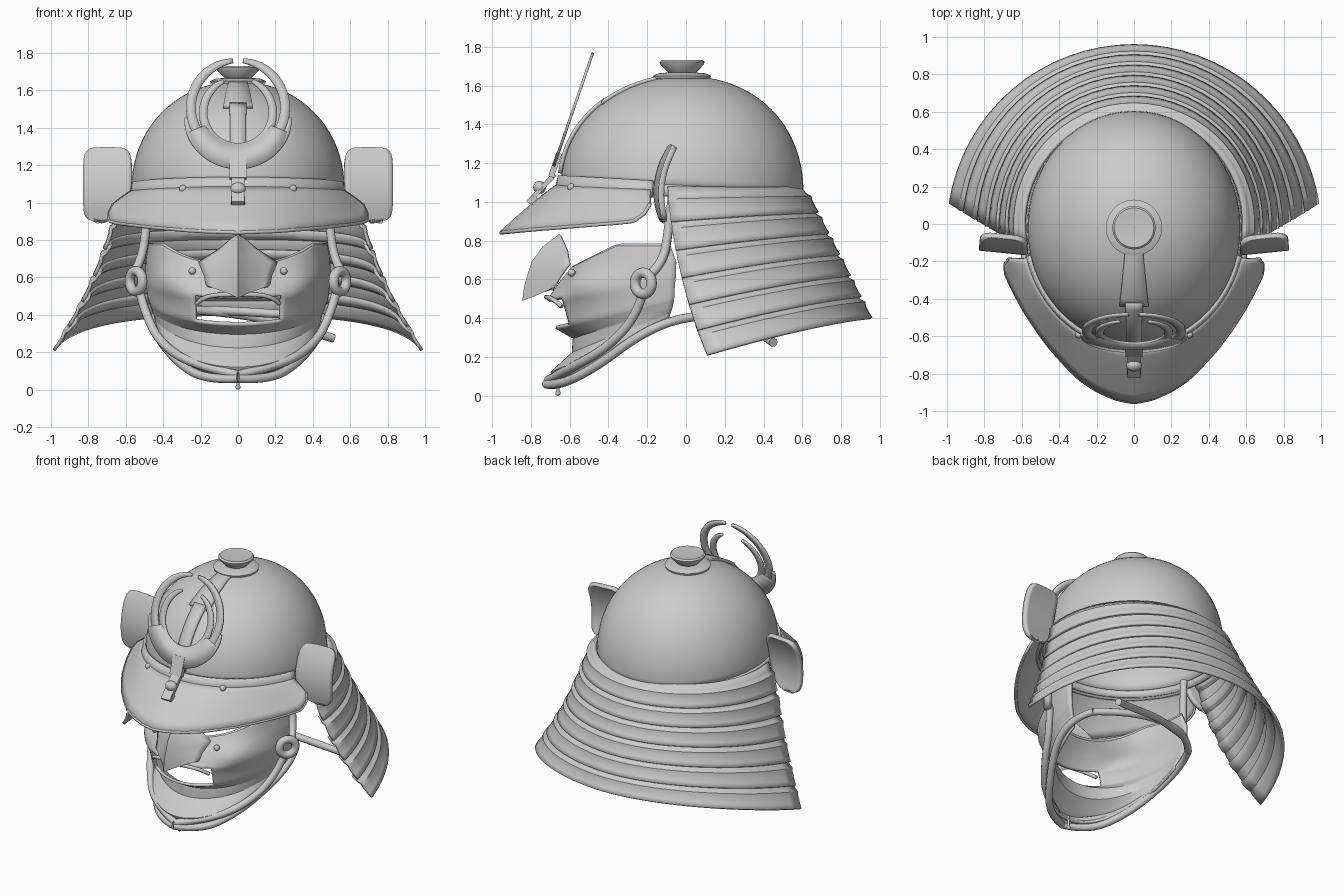
import bpy, bmesh, math
from math import sin, cos, pi, radians, exp

if "Cube" in bpy.data.objects:
    bpy.data.objects.remove(bpy.data.objects["Cube"])


def finish(o, thick=0, smooth=40):
    bpy.context.collection.objects.link(o)
    if thick:
        m = o.modifiers.new("thickness", 'SOLIDIFY')
        m.thickness, m.offset = thick, 0
    for s in bpy.context.selected_objects:
        s.select_set(False)
    bpy.context.view_layer.objects.active = o
    o.select_set(True)
    if o.type == 'MESH':
        bpy.ops.object.shade_smooth_by_angle(angle=radians(smooth))
    return o


def grid(name, fn, nu, nv, thick=0, skip=None, smooth=40):
    """Surface from fn(u, v), u and v in 0..1; skip(u, v) leaves holes."""
    vs = [fn(i / nu, j / nv) for j in range(nv + 1) for i in range(nu + 1)]
    fs = []
    for j in range(nv):
        for i in range(nu):
            if skip and skip((i + .5) / nu, (j + .5) / nv):
                continue
            a = j * (nu + 1) + i
            fs.append((a, a + nu + 1, a + nu + 2, a + 1))
    me = bpy.data.meshes.new(name)
    me.from_pydata(vs, [], fs)
    bm = bmesh.new()
    bm.from_mesh(me)
    bmesh.ops.remove_doubles(bm, verts=bm.verts, dist=1e-5)
    bmesh.ops.delete(bm, geom=[v for v in bm.verts if not v.link_faces], context='VERTS')
    bmesh.ops.recalc_face_normals(bm, faces=bm.faces)
    bm.to_mesh(me)
    bm.free()
    return finish(bpy.data.objects.new(name, me), thick, smooth)


def lerp(rows, t):
    t *= len(rows) - 1
    k = min(int(t + 1e-9), len(rows) - 2)
    f = t - k
    return [a + (b - a) * f for a, b in zip(rows[k], rows[k + 1])]


def lathe(name, prof, x, y, n=28):
    def f(u, v):
        r, z = lerp(prof, v)
        return (x + r * cos(2 * pi * u), y + r * sin(2 * pi * u), z)
    return grid(name, f, n, len(prof) - 1, smooth=30)


def cord(name, pts, r=.024):
    c = bpy.data.curves.new(name, 'CURVE')
    c.dimensions, c.bevel_depth, c.bevel_resolution, c.use_fill_caps = '3D', r, 3, True
    s = c.splines.new('NURBS')
    s.points.add(len(pts) - 1)
    for p, q in zip(s.points, pts):
        p.co = (*q, 1)
    s.order_u, s.use_endpoint_u, s.resolution_u = min(3, len(pts)), True, 6
    return finish(bpy.data.objects.new(name, c))


def flip(pts, s):
    return [(x * s, y, z) for x, y, z in pts]


def ball(name, p, r, sc=(1, 1, 1)):
    bpy.ops.mesh.primitive_uv_sphere_add(segments=14, ring_count=8, radius=r, location=p)
    o = bpy.context.object
    o.name, o.scale = name, sc
    bpy.ops.object.shade_smooth()


def box(name, p, size, rx=0):
    bpy.ops.mesh.primitive_cube_add(size=1, location=p, rotation=(rx, 0, 0))
    o = bpy.context.object
    o.name, o.scale = name, size
    m = o.modifiers.new("bevel", 'BEVEL')
    m.width, m.segments = .006, 2


# Helmet bowl: superellipse dome on a tilted oval rim
def bowl(a, t, off=0):
    s, h = max(sin(t), 0) ** (2 / 2.07), max(cos(t), 0) ** (2 / 2.07)
    zb = 1.07 - .035 * sin(a) * s
    return ((.56 + off) * s * cos(a), -.02 + .02 * h + (.615 + off) * s * sin(a),
            zb + (1.638 + off - zb) * h)


grid("helmet_bowl", lambda u, v: bowl(2 * pi * u, v * pi / 2), 56, 20, .02)


def rim(u, v):
    a = 2 * pi * u
    return ((.567 + .008 * v) * cos(a), -.02 + (.622 + .008 * v) * sin(a),
            1.085 - .035 * sin(a) - .06 * v)


grid("bowl_rim", rim, 56, 1, .015)


def brow(u, v):
    a = radians(-90 + 76 * (2 * u - 1))
    return ((.575 + .015 * v) * cos(a), -.015 + (.635 + .02 * v) * sin(a),
            1.10 - .035 * sin(a) - .085 * v)


grid("brow_band", brow, 40, 2, .022)

# Crown fitting and front ridge plates
lathe("crown_fitting", [(0, 1.655), (.145, 1.636), (.15, 1.65), (.12, 1.663), (.072, 1.667),
                        (.112, 1.708), (.116, 1.722), (.106, 1.732), (.08, 1.73), (0, 1.728)], 0, -.02)


def ridge(t0, t1, w0, w1, off):
    def f(u, v):
        x, y, z = bowl(-pi / 2, t0 + (t1 - t0) * v, off)
        return ((2 * u - 1) * (w0 + (w1 - w0) * v), y, z)
    return f


grid("ridge_plate_upper", ridge(.16, .74, .045, .078, .014), 2, 8, .02)
grid("ridge_plate_lower", ridge(.7, 1.5, .045, .04, .018), 2, 10, .02)

# Visor flaring from the brow to a front point
outer = [(0, -.955, .84), (.1, -.935, .843), (.2, -.89, .847), (.29, -.83, .853), (.37, -.75, .86),
         (.45, -.66, .867), (.52, -.565, .875), (.585, -.465, .883), (.64, -.365, .89),
         (.685, -.27, .9), (.69, -.215, .94), (.665, -.185, .99)]


def visor(u, v):
    s = 2 * u - 1
    a = abs(s) * radians(75)
    ox, oy, oz = lerp(outer, abs(s))
    ix, iy, iz = .585 * sin(a), -.015 - .645 * cos(a), 1.05 + .035 * cos(a)
    x, y = ix + (ox - ix) * v, iy + (oy - iy) * v
    return (math.copysign(x, s), y, iz + (oz - iz) * v ** 1.1)


grid("visor", visor, 44, 6, .018)
cord("visor_edge", [visor(i / 44, 1) for i in range(45)], .01)
for s in (-1, 1):
    ball("visor_rivet", (s * .295, -.592, 1.075), .02)

# Crest: layered crescents on a leaning plane
def crest_band(name, r, w, tip, cz, th, taper=.6):
    def f(u, v):
        k = 2 * u - 1
        a = -pi / 2 + k * radians(90 + tip)
        ww = w * (1 - abs(k) ** 6 * taper)
        q = r + ww * (v - .5)
        x, z = q * cos(a), cz + q * sin(a)
        return (x, -.68 + .345 * (z - 1.19), z)
    grid(name, f, 48, 1, th, smooth=30)


crest_band("crest_long_horns", .252, .052, 84, 1.508, .014)
crest_band("crest_outer_horns", .278, .046, -6, 1.482, .013)
crest_band("crest_inner_horns", .186, .046, 66, 1.48, .012)
crest_band("crest_base", .236, .125, -22, 1.482, .015, .3)

# Crest holder
box("crest_holder", (0, -.675, 1.19), (.09, .03, .13), -.33)
box("crest_holder_foot", (0, -.745, 1.07), (.07, .025, .2), -.75)
ball("crest_bolt", (0, -.755, 1.075), .042, (1, .8, .8))
box("crest_holder_tip", (0, -.785, 1.01), (.075, .03, .04), -.75)

# Turned-back side plates
def ear(s):
    def f(u, v):
        q, w = -cos(pi * v), 2 * u - 1
        hw = .13 * max(1 - q ** 6, .0) ** .22
        x, z = .697 + hw * w, 1.095 + .195 * q
        if q < 0:
            x += .04 * (1 - w) * q * q
        y = -.14 + .075 * max((z - 1.04) / .25, -.5) ** 2 + .1 * (x - .7)
        return (s * x, y, z)
    grid("side_plate", f, 10, 20, .03)


for s in (-1, 1):
    ear(s)

# Neck guard: six overlapping flared lames
lame_profile = [(-.1, -.012), (.22, .0), (.32, .018), (.5, .010), (.85, .010), (1.06, .014)]


def lame(i):
    def f(u, v):
        q, off = lerp(lame_profile, v)
        t = i + q
        end = radians(-9 + 17.5 * t / 6)
        a = end + (pi - 2 * end) * u
        r = .605 + .062 * t + off
        drop = .23 * t / 6 * max(1 - sin(a), 0) ** 1.3
        return (r * cos(a) * (1 - .05 * sin(pi * min(max(t, 0), 6) / 6)),
                -.04 * t / 6 + r * sin(a), 1.06 - .109 * t - drop)
    grid(f"neck_lame_{i + 1}", f, 32, len(lame_profile) - 1, .018, smooth=25)


for i in range(6):
    lame(i)

# Face mask rows: front z, front y, back z, back y, half width
rows = [(.66, -.58, .775, -.08, .47), (.59, -.64, .69, -.05, .485), (.49, -.71, .61, -.05, .485),
        (.355, -.67, .50, -.06, .475), (.30, -.575, .46, -.07, .46), (.22, -.58, .43, -.08, .445),
        (.12, -.69, .39, -.09, .435), (.07, -.66, .36, -.1, .42)]


def mask(u, v):
    zf, yf, zb, yb, w = lerp(rows, v)
    a = (2 * u - 1) * pi / 2
    k = 1 - cos(a)
    s = max(0, 1 - 3.5 * v)
    x, y, z = w * sin(a), yf + (yb - yf) * k, zf + (zb - zf) * (k + s * (min(1, 2.2 * k) - k))
    b = .035 * exp(-((abs(x) - .33) / .1) ** 2 - ((z - .58) / .07) ** 2)
    return (x + math.copysign(b * .5, x), y - b, z)


grid("face_mask", mask, 64, 49, .018,
     skip=lambda u, v: abs(u - .5) < .155 and 2 / 7 < v < 3 / 7)
cord("mask_top_edge", [mask(i / 40, 0) for i in range(41)], .01)
cord("upper_lip", [(-.22, -.64, .46), (-.18, -.69, .505), (0, -.73, .51), (.18, -.69, .505), (.22, -.64, .46)], .012)

# Nose: rows of half width, centre y, side y, centre z, side z
nose_rows = [(.01, -.65, -.645, .83, .825), (.10, -.735, -.61, .765, .75), (.21, -.79, -.6, .69, .68),
             (.18, -.825, -.65, .58, .61), (.17, -.84, -.68, .495, .56), (.15, -.79, -.68, .56, .55)]


def nose(u, v):
    w, yc, ys, zc, zs = lerp(nose_rows, v)
    k = abs(2 * u - 1) ** .8
    return (w * (2 * u - 1), yc + (ys - yc) * k, zc + (zs - zc) * k)


grid("nose", nose, 10, 10, .012)

# Mask pegs, chin pin
for s in (-1, 1):
    ball("cheek_peg", (s * .245, -.59, .635), .02)
cord("chin_pin", [(0, -.66, .1), (0, -.66, .015)], .008)
ball("chin_pin_head", (0, -.66, .014), .014)

# Cords and knots
for s in (-1, 1):
    cord("hanging_cord", flip([(.48, -.07, 1.03), (.49, -.09, .85), (.52, -.12, .68), (.56, -.19, .62)], s))
    cord("jaw_cord_upper", flip([(.53, -.22, .54), (.5, -.25, .42), (.42, -.4, .25), (.24, -.62, .13), (0, -.71, .08)], s))
    cord("jaw_cord_lower", flip([(.4, .07, .41), (.46, -.05, .40), (.45, -.25, .31), (.33, -.46, .15),
                                 (.17, -.66, .05), (0, -.72, .06)], s))
    bpy.ops.mesh.primitive_torus_add(major_segments=24, minor_segments=10, major_radius=.055, minor_radius=.027,
                                     location=(s * .545, -.22, .58), rotation=(pi / 2, .3, s * .9))
    bpy.context.object.name = "cord_knot"
    bpy.ops.object.shade_smooth()
cord("neck_cord", [(-.4, .07, .41), (-.28, .2, .43), (0, .26, .42), (.28, .2, .4), (.4, .07, .41)])
cord("neck_cord_tail", [(-.28, .17, .43), (0, .28, .41), (.3, .36, .34), (.51, .45, .275)])
